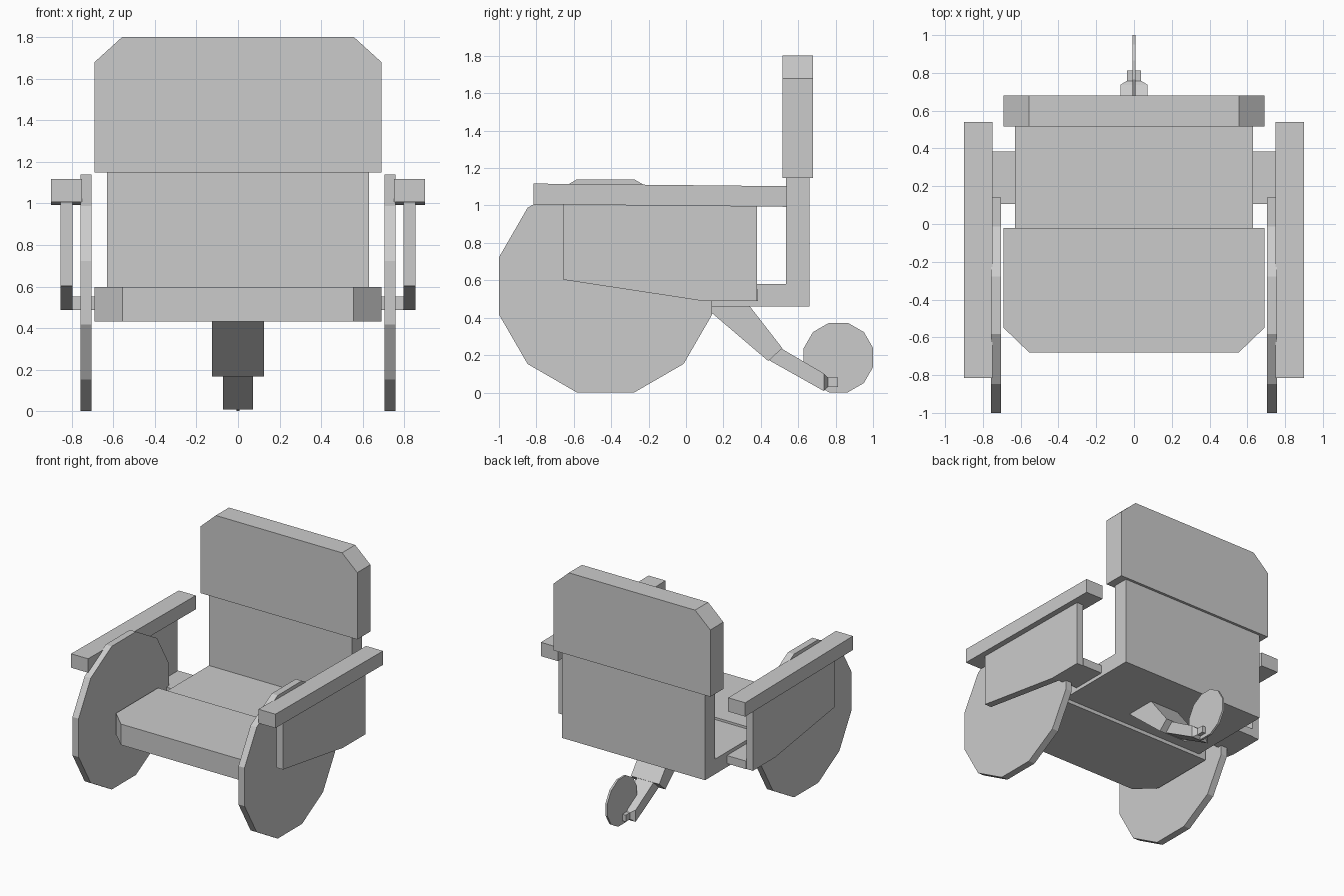
import bpy, bmesh, math

if "Cube" in bpy.data.objects:
    bpy.data.objects.remove(bpy.data.objects["Cube"])


def prism(name, profile, axis, lo, hi, mirror=False):
    """Extrude a 2D profile along an axis: x takes (y,z), y takes (x,z), z takes (x,y)."""
    place = {'x': lambda a, b, t: (t, a, b),
             'y': lambda a, b, t: (a, t, b),
             'z': lambda a, b, t: (a, b, t)}[axis]
    bm = bmesh.new()
    ends = [[bm.verts.new(place(a, b, t)) for a, b in profile] for t in (lo, hi)]
    n = len(profile)
    bm.faces.new(ends[0])
    bm.faces.new(ends[1])
    for i in range(n):
        j = (i + 1) % n
        bm.faces.new((ends[0][i], ends[0][j], ends[1][j], ends[1][i]))
    bmesh.ops.recalc_face_normals(bm, faces=bm.faces)
    mesh = bpy.data.meshes.new(name)
    bm.to_mesh(mesh)
    bm.free()
    obj = bpy.data.objects.new(name, mesh)
    bpy.context.collection.objects.link(obj)
    if mirror:
        obj.modifiers.new("mirror", 'MIRROR').use_axis = (True, False, False)
    return obj


def rect(a0, a1, b0, b1):
    return [(a0, b0), (a1, b0), (a1, b1), (a0, b1)]


def disc(cy, cz, half_width, sides=12):
    # flat side on the ground
    r = half_width / math.cos(math.pi / sides)
    return [(cy + r * math.cos((i + 0.5) * math.tau / sides),
             cz + r * math.sin((i + 0.5) * math.tau / sides)) for i in range(sides)]


# Seat base and lower back: one L-shaped shell
prism("seat_shell", [(-0.02, 0.46), (0.66, 0.46), (0.66, 1.15), (0.535, 1.15),
                     (0.535, 0.58), (-0.02, 0.58)], 'x', -0.63, 0.63)

# Front seat cushion with cut front corners
prism("seat_cushion", [(-0.69, -0.02), (-0.69, -0.55), (-0.555, -0.68), (0.555, -0.68),
                       (0.69, -0.55), (0.69, -0.02)], 'z', 0.432, 0.598)

# Upper backrest with cut top corners
prism("upper_backrest", [(-0.69, 1.148), (0.69, 1.148), (0.69, 1.68), (0.556, 1.802),
                         (-0.556, 1.802), (-0.69, 1.68)], 'y', 0.515, 0.68)

# Drive wheels, armrests, side panels and their brackets, mirrored
prism("drive_wheel", disc(-0.43, 0.57, 0.57), 'x', 0.704, 0.758, True)
prism("armrest", [(-0.815, 1.006), (0.54, 0.993), (0.54, 1.103), (-0.815, 1.117)],
      'x', 0.75, 0.90, True)
prism("side_panel", [(-0.655, 1.01), (-0.655, 0.603), (0.10, 0.488), (0.38, 0.488),
                     (0.38, 1.0)], 'x', 0.797, 0.855, True)
prism("side_bracket", rect(0.105, 0.385, 0.488, 0.552), 'x', 0.62, 0.80, True)

# Rear caster: two arm sections
prism("caster_upper_arm", [(0.095, 0.462), (0.44, 0.168), (0.515, 0.237), (0.34, 0.462)],
      'x', -0.125, 0.125)
prism("caster_lower_arm", [(0.445, 0.172), (0.737, 0.008), (0.737, 0.102), (0.51, 0.235)],
      'x', -0.072, 0.072)

# Tapered end of the arm and the axle block
tip = prism("caster_arm_tip", rect(-0.072, 0.072, 0.008, 0.102), 'y', 0.737, 0.758)
for v in tip.data.vertices:
    if v.co.y > 0.75:
        v.co.x *= 0.53
        v.co.z = 0.055 + (v.co.z - 0.055) * 0.55
prism("caster_axle_block", rect(0.755, 0.812, 0.029, 0.081), 'x', -0.038, 0.038)

# Rear caster wheel
prism("caster_wheel", disc(0.815, 0.187, 0.186), 'x', -0.008, 0.008)
